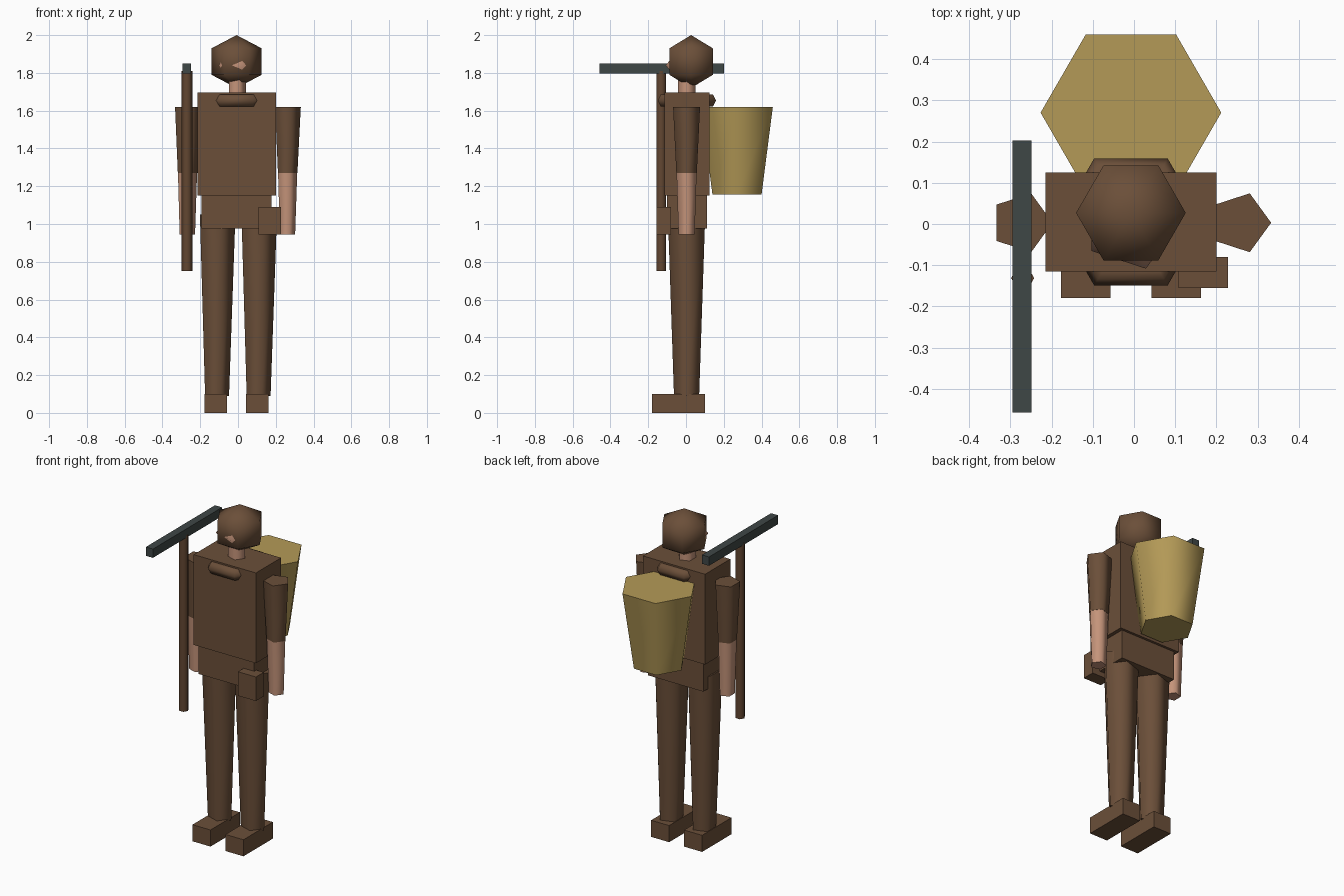
import bpy, bmesh
from math import cos, sin, tau

cube = bpy.data.objects.get("Cube")
if cube:
    bpy.data.objects.remove(cube, do_unlink=True)

MID_X, MID_Y = -0.0075, 0.004


def material(name, code):
    rgb = [int(code[i:i + 2], 16) / 255 for i in (0, 2, 4)]
    lin = [c / 12.92 if c <= 0.04045 else ((c + 0.055) / 1.055) ** 2.4 for c in rgb]
    mat = bpy.data.materials.new(name)
    mat.use_nodes = True
    mat.diffuse_color = (*lin, 1)
    mat.node_tree.nodes["Principled BSDF"].inputs["Base Color"].default_value = (*lin, 1)
    return mat


CLOTH = material("brown cloth", "6b4f39")
SKIN = material("skin", "c5947a")
WICKER = material("straw", "b49a57")
WOOD = material("dark wood", "624631")
METAL = material("dark metal", "3f4746")


def finish(name, bm, mat):
    bmesh.ops.recalc_face_normals(bm, faces=bm.faces)
    mesh = bpy.data.meshes.new(name)
    bm.to_mesh(mesh)
    bm.free()
    mesh.materials.append(mat)
    obj = bpy.data.objects.new(name, mesh)
    bpy.context.collection.objects.link(obj)
    return obj


def box(name, x, y, z, mat):
    """Box from (low, high) pairs on each axis."""
    bm = bmesh.new()
    bmesh.ops.create_cube(bm, size=1)
    for v in bm.verts:
        v.co = [(lo + hi) / 2 + c * (hi - lo) for c, (lo, hi) in zip(v.co, (x, y, z))]
    return finish(name, bm, mat)


def lathe(name, x, y, profile, sides, mat):
    """Smooth-sided solid of few sides from (radius, height) pairs, with flat caps."""
    bm = bmesh.new()
    rings = []
    for r, z in profile:
        if r == 0:
            rings.append([bm.verts.new((x, y, z))] * sides)
        else:
            rings.append([bm.verts.new((x + r * cos(tau * i / sides),
                                        y + r * sin(tau * i / sides), z))
                          for i in range(sides)])
    for a, b in zip(rings, rings[1:]):
        for i in range(sides):
            j = (i + 1) % sides
            corners = list(dict.fromkeys((a[i], a[j], b[j], b[i])))
            bm.faces.new(corners).smooth = True
    for (r, z), ring in ((profile[0], rings[0]), (profile[-1], rings[-1])):
        if r > 0:
            for e in bm.faces.new(ring).edges:
                e.smooth = False
    return finish(name, bm, mat)


# Head, hair and neck
lathe("head", MID_X, MID_Y, [(0, 1.71), (0.118, 1.84), (0, 1.97)], 5, SKIN)
lathe("hair", MID_X, 0.027, [(0, 1.72), (0.133, 1.79), (0.133, 1.93), (0, 2.0)], 6, CLOTH)
lathe("neck", MID_X, MID_Y, [(0.05, 1.67), (0.05, 1.77)], 5, SKIN)

# Trunk
box("torso", (-0.215, 0.2), (-0.115, 0.125), (1.15, 1.695), CLOTH)
box("hips", (-0.193, 0.178), (-0.1, 0.11), (0.975, 1.16), CLOTH)
box("belt_pouch", (0.108, 0.228), (-0.155, -0.08), (0.945, 1.09), CLOTH)

# Collar ring that shows at the chest and the back
bm = bmesh.new()
SIDES = 6
grid = []
for i in range(SIDES):
    u = tau * i / SIDES
    ring = []
    for k in range(SIDES):
        w = tau * k / SIDES
        r = 0.141 + 0.037 * cos(w)
        ring.append(bm.verts.new((MID_X + r * cos(u), 0.005 + r * sin(u),
                                  1.654 + 0.037 * sin(w))))
    grid.append(ring)
for i in range(SIDES):
    for k in range(SIDES):
        a, b = grid[i], grid[(i + 1) % SIDES]
        n = (k + 1) % SIDES
        bm.faces.new((a[k], b[k], b[n], a[n])).smooth = True
finish("collar", bm, CLOTH)

# Limbs
for side, s in (("left", 1), ("right", -1)):
    leg_x, arm_x = MID_X + s * 0.11, MID_X + s * 0.265
    lathe(side + "_leg", leg_x, 0.003, [(0.07, 0.09), (0.104, 1.05)], 5, CLOTH)
    box(side + "_shoe", (leg_x - 0.06, leg_x + 0.06), (-0.18, 0.1), (0, 0.1), CLOTH)
    lathe(side + "_sleeve", arm_x, 0.003, [(0.057, 1.27), (0.075, 1.62)], 5, CLOTH)
    lathe(side + "_forearm", arm_x, 0.003, [(0.045, 0.945), (0.056, 1.272)], 5, SKIN)

# Back basket
lathe("basket", MID_X, 0.27, [(0.15, 1.155), (0.219, 1.62)], 6, WICKER)

# Long pickaxe
lathe("pick_handle", -0.27, -0.131, [(0.028, 0.75), (0.028, 1.81)], 6, WOOD)
box("pick_head", (-0.295, -0.248), (-0.457, 0.202), (1.797, 1.85), METAL)
